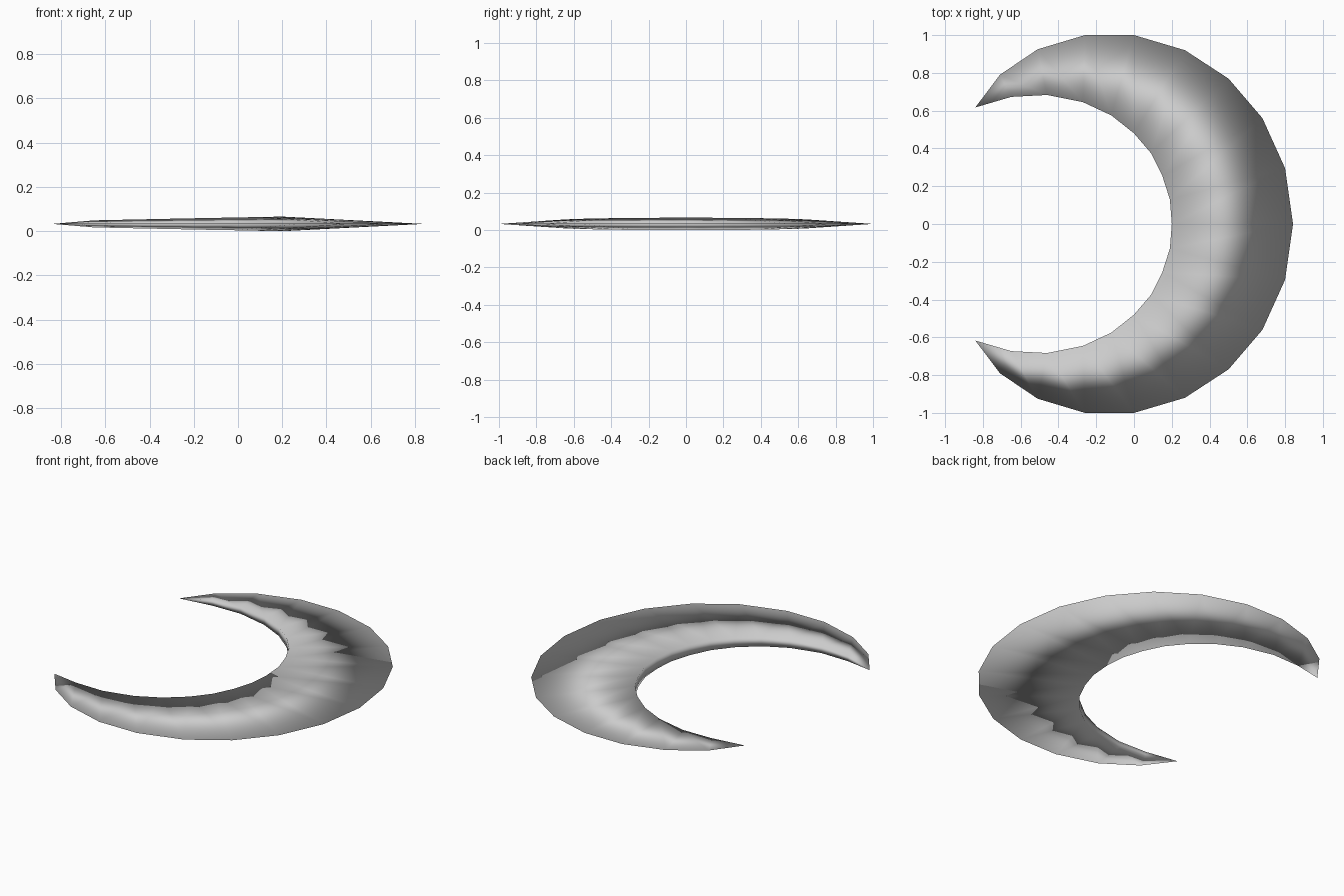
import bpy
import bmesh

cube = bpy.data.objects.get("Cube")
if cube:
    bpy.data.objects.remove(cube, do_unlink=True)

MID = 0.033  # height of the sharp outer edge

# Half of the crescent, tip to middle: outer edge, inner edge, half thickness
TIP = (-0.84, 0.617)
OUTER = [(-0.71, 0.79), (-0.51, 0.925), (-0.26, 1.0), (0, 1.0), (0.27, 0.92),
         (0.5, 0.77), (0.68, 0.56), (0.8, 0.295), (0.842, 0)]
INNER = [(-0.65, 0.673), (-0.46, 0.683), (-0.27, 0.645), (-0.12, 0.575), (0, 0.48),
         (0.09, 0.375), (0.15, 0.255), (0.19, 0.13), (0.2, 0)]
HALF = [0.016, 0.02, 0.024, 0.027, 0.029, 0.031, 0.032, 0.033, 0.033]

# Mirror the half stations to get the whole arc
half = list(zip(OUTER, INNER, HALF))
flip = [((o[0], -o[1]), (i[0], -i[1]), h) for o, i, h in half[-2::-1]]

bm = bmesh.new()
tips = [bm.verts.new((TIP[0], s * TIP[1], MID)) for s in (1, -1)]

# Wedge sections: outer edge, upper inner edge, lower inner edge
rings = [[bm.verts.new((*o, MID)), bm.verts.new((*i, MID + h)), bm.verts.new((*i, MID - h))]
         for o, i, h in half + flip]

for k in range(3):
    n = (k + 1) % 3
    for a, b in zip(rings, rings[1:]):
        bm.faces.new((a[k], a[n], b[n], b[k]))
    # Pointed ends
    bm.faces.new((tips[0], rings[0][n], rings[0][k]))
    bm.faces.new((tips[1], rings[-1][k], rings[-1][n]))

bmesh.ops.recalc_face_normals(bm, faces=bm.faces[:])
for f in bm.faces:
    f.smooth = True
mesh = bpy.data.meshes.new("crescent_blade")
bm.to_mesh(mesh)
bm.free()

# Plain grey
grey = bpy.data.materials.new("grey")
grey.use_nodes = True
color = (0.6, 0.6, 0.6, 1)
grey.diffuse_color = color
grey.node_tree.nodes["Principled BSDF"].inputs["Base Color"].default_value = color
mesh.materials.append(grey)

blade = bpy.data.objects.new("crescent_blade", mesh)
bpy.context.collection.objects.link(blade)
